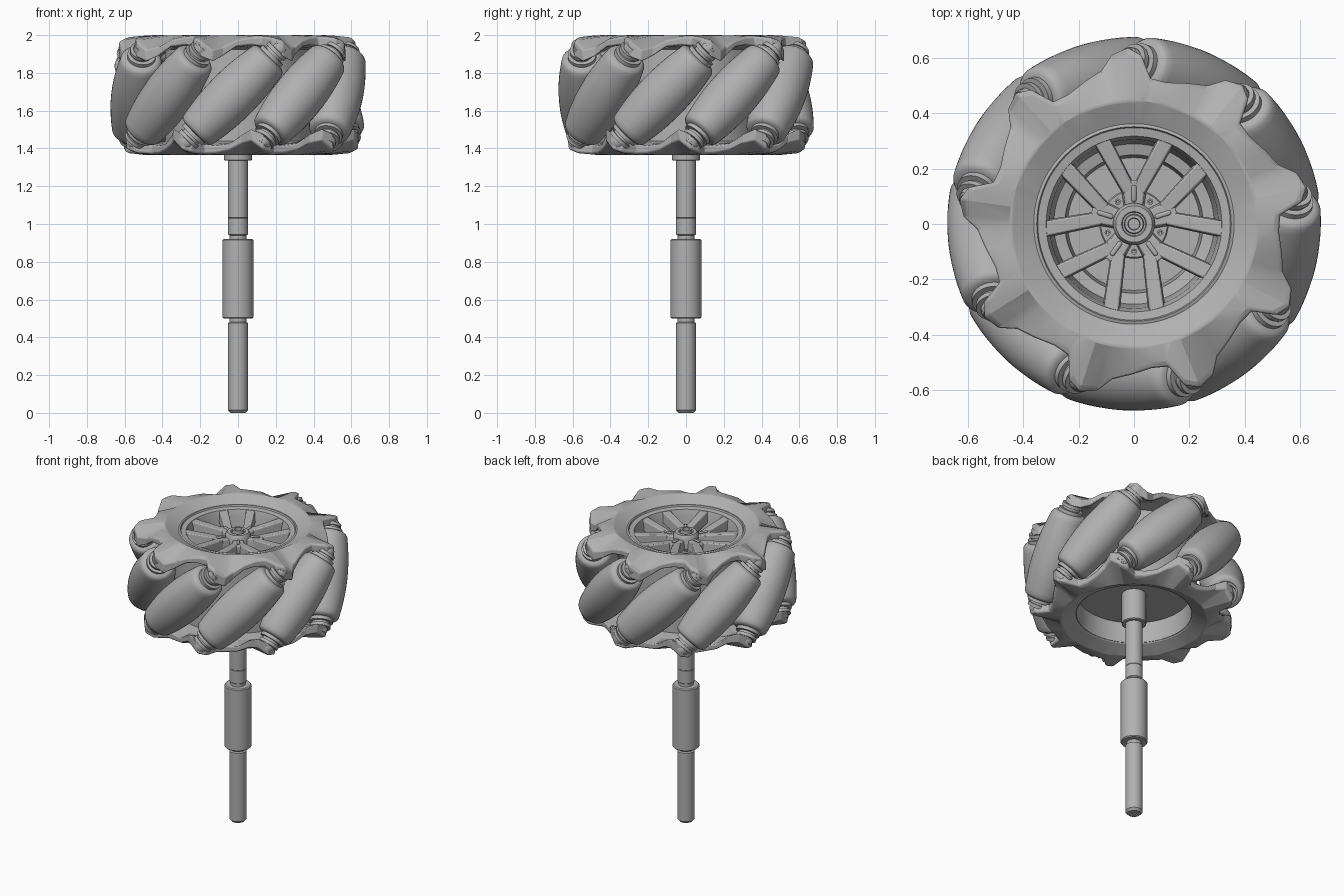
import bpy, bmesh
from math import sin, cos, pi, radians, sqrt
from mathutils import Matrix, Vector

cube = bpy.data.objects.get("Cube")
if cube:
    bpy.data.objects.remove(cube, do_unlink=True)

# One grey material for everything
GREY = bpy.data.materials.new("plain grey")
GREY.use_nodes = True
COLOUR = (0.44, 0.44, 0.44, 1)
GREY.diffuse_color = COLOUR
GREY.node_tree.nodes["Principled BSDF"].inputs["Base Color"].default_value = COLOUR

COUNT = 9            # rollers and lugs
ZC = 1.682           # mid height of the wheel
PITCH = 0.54         # radius of the roller centres
START = -93          # angle of the first roller
LUG = 25             # lug angle relative to its roller


def add_object(name, mesh, matrix=Matrix()):
    obj = bpy.data.objects.new(name, mesh)
    bpy.context.collection.objects.link(obj)
    obj.matrix_world = matrix
    return obj


def finish(bm, name, angle=35):
    bmesh.ops.remove_doubles(bm, verts=bm.verts, dist=0.00001)
    bmesh.ops.recalc_face_normals(bm, faces=bm.faces)
    mesh = bpy.data.meshes.new(name)
    bm.to_mesh(mesh)
    bm.free()
    mesh.materials.append(GREY)
    obj = add_object(name, mesh)
    bpy.ops.object.select_all(action="DESELECT")
    obj.select_set(True)
    bpy.context.view_layer.objects.active = obj
    bpy.ops.object.shade_smooth_by_angle(angle=radians(angle))
    return obj


def soften(obj, width):
    bevel = obj.modifiers.new("soft edges", "BEVEL")
    bevel.width = width
    bevel.segments = 2
    return obj


def revolve(name, profile, steps=48):
    """Spin a (radius, height) profile about z."""
    bm = bmesh.new()
    verts = [bm.verts.new((r, 0, z)) for r, z in profile]
    edges = [bm.edges.new(pair) for pair in zip(verts, verts[1:])]
    bmesh.ops.spin(bm, geom=verts + edges, cent=(0, 0, 0), axis=(0, 0, 1),
                   angle=2 * pi, steps=steps, use_duplicate=False)
    return finish(bm, name)


def polar(r, degrees, z=0.0):
    return Vector((r * cos(radians(degrees)), r * sin(radians(degrees)), z))


def beam(name, p, q, w0, w1, depth):
    """Tapered bar whose top runs from p to q."""
    bm = bmesh.new()
    side = (q - p).cross(Vector((0, 0, 1))).normalized()
    rings = []
    for c, w in ((p, w0), (q, w1)):
        down = Vector((0, 0, depth))
        rings.append([bm.verts.new(v) for v in (
            c - side * w / 2, c + side * w / 2,
            c + side * w * 0.6 - down, c - side * w * 0.6 - down)])
    a, b = rings
    bm.faces.new(a)
    bm.faces.new(b)
    for i in range(4):
        j = (i + 1) % 4
        bm.faces.new((a[i], a[j], b[j], b[i]))
    return soften(finish(bm, name), 0.006)


# Axle: rod, grooves, sleeve and upper rod
revolve("axle", [(0, 0), (0.04, 0), (0.053, 0.015), (0.053, 0.475), (0.045, 0.48),
                 (0.045, 0.5), (0.076, 0.5), (0.082, 0.506), (0.082, 0.914),
                 (0.076, 0.92), (0.045, 0.92), (0.045, 0.94), (0.053, 0.945),
                 (0.053, 1.03), (0.051, 1.032), (0.053, 1.034), (0.053, 1.4), (0, 1.4)])
revolve("axle_collar", [(0, 1.335), (0.07, 1.335), (0.075, 1.34), (0.075, 1.58), (0, 1.58)])

# Set screw in the collar
screw = revolve("collar_screw", [(0, 0), (0.012, 0), (0.012, 0.006), (0.007, 0.006),
                                 (0.007, 0.002), (0, 0.002)], 16)
screw.matrix_world = Matrix.Translation((0, -0.073, 1.38)) @ Matrix.Rotation(pi / 2, 4, "X")

# Wheel barrel with a deep dish on top and a bowl underneath
revolve("barrel", [(0, 1.545), (0.345, 1.545), (0.352, 1.41), (0.385, 1.41), (0.385, 1.95),
                   (0.36, 1.963), (0.352, 1.965), (0.348, 1.955), (0.318, 1.95),
                   (0.305, 1.91), (0.29, 1.7), (0.25, 1.69), (0.24, 1.6), (0, 1.6)], 72)

# Hub with bolt plate and raised centre
revolve("hub", [(0.11, 1.59), (0.125, 1.85), (0.12, 1.86), (0.076, 1.86), (0.076, 1.935),
                (0.066, 1.95), (0.045, 1.95), (0.042, 1.94), (0.036, 1.94),
                (0.033, 1.965), (0.022, 1.965), (0.02, 1.925), (0, 1.925)])

# Five spokes, each splitting into two arms, with a rib and a bolt
for k in range(5):
    a = 90 + 72 * k
    beam("spoke", polar(0.05, a, 1.92), polar(0.16, a, 1.925), 0.06, 0.085, 0.07)
    beam("spoke_rib", polar(0.08, a, 1.93), polar(0.14, a, 1.935), 0.016, 0.016, 0.012)
    for s in (-1, 1):
        beam("spoke_arm", polar(0.12, a + 8 * s, 1.923), polar(0.34, a + 21.5 * s, 1.95),
             0.045, 0.055, 0.07)
    bolt = revolve("hub_bolt", [(0.011, 0), (0.011, 0.008), (0.006, 0.008), (0.005, 0.003),
                                (0, 0.003)], 12)
    bolt.location = polar(0.1, a + 36, 1.86)


# Lugged flange: (angle offset, outer radius, top height, bottom height) for one lug
LUG_SHAPE = [(-15, 0.525, 1.985, 1.95), (-8.5, 0.53, 1.988, 1.945), (-4.5, 0.612, 1.98, 1.915),
             (0, 0.637, 1.965, 1.885), (5.5, 0.617, 1.92, 1.86), (10, 0.567, 1.935, 1.89),
             (17, 0.545, 1.97, 1.94)]


def flange(name):
    bm = bmesh.new()
    loops = []
    for k in range(COUNT):
        for off, r, top, low in LUG_SHAPE:
            a = START + LUG + 360 / COUNT * k + off
            section = [(0.355, 1.958), (0.445, 2.0), (r - 0.02, top + 0.01), (r, top),
                       (r, low), (0.46, 1.935), (0.355, 1.92)]
            loops.append([bm.verts.new(polar(rr, a, z)) for rr, z in section])
    for a, b in zip(loops, loops[1:] + loops[:1]):
        for i in range(len(a)):
            j = (i + 1) % len(a)
            bm.faces.new((a[i], a[j], b[j], b[i]))
    return soften(finish(bm, name, 20), 0.01)


flange("top_flange")
bottom = flange("bottom_flange")
centre = Matrix.Translation((0, 0, ZC))
bottom.matrix_world = centre @ Matrix.Rotation(pi, 4, polar(1, START)) @ centre.inverted()

# Barrel-shaped roller with blunt ends and stepped necks, and the bosses that hold its pin
HALF = 0.262
body = []
for i in range(-10, 11):
    t = HALF * i / 10
    body.append((0.675 - sqrt(PITCH ** 2 + 0.43 * t * t), t))
neck = [(0, 0.36), (0.045, 0.36), (0.045, 0.338), (0.064, 0.338), (0.064, 0.318),
        (0.054, 0.318), (0.054, 0.303), (0.075, 0.303), (0.075, 0.282), (0.088, 0.28),
        (0.1, 0.273)]
profile = [(r, -t) for r, t in neck] + body + neck[::-1]
roller = revolve("roller", profile, 40)
boss = revolve("lug_boss", [(0, 0.335), (0.043, 0.335), (0.047, 0.34), (0.047, 0.355),
                            (0.04, 0.37), (0, 0.37)], 24)

for k in range(COUNT):
    a = START + 360 / COUNT * k
    axis = polar(1, a + 90) + Vector((0, 0, 1))
    place = Matrix.Translation(polar(PITCH, a, ZC)) @ axis.to_track_quat("Z", "Y").to_matrix().to_4x4()
    add_object("roller", roller.data, place)
    add_object("top_lug_boss", boss.data, place)
    add_object("bottom_lug_boss", boss.data, place @ Matrix.Rotation(pi, 4, "X"))

# The templates are no longer needed once placed
for template in (roller, boss):
    bpy.data.objects.remove(template, do_unlink=True)
